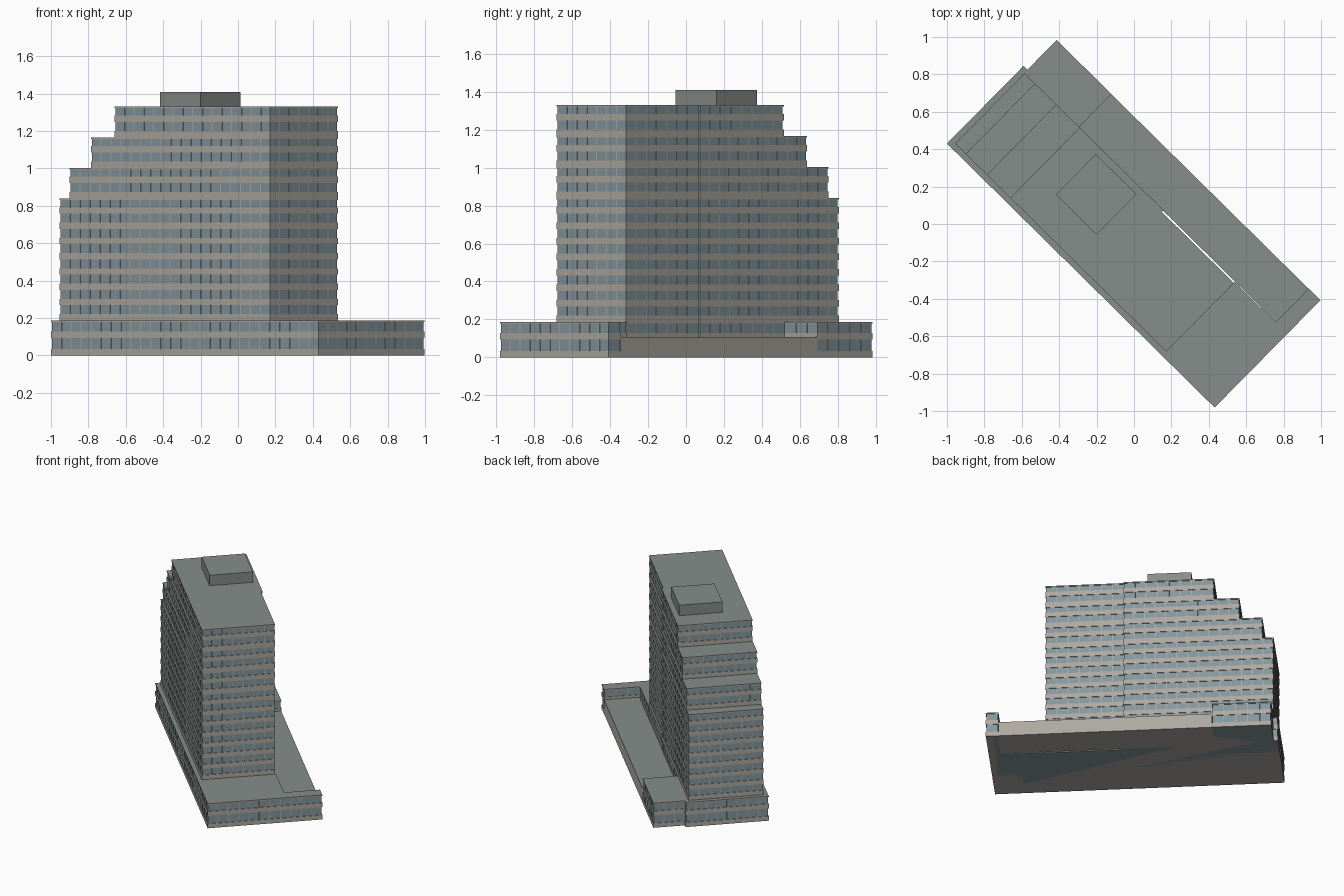
import bpy, bmesh, math
from mathutils import Vector

if "Cube" in bpy.data.objects:
    bpy.data.objects.remove(bpy.data.objects["Cube"])

ANGLE = math.radians(-44.6)   # the whole building is turned in plan
INSET = 0.004                 # depth of glass behind the spandrel bands


def material(name, rgb):
    m = bpy.data.materials.new(name)
    m.diffuse_color = (*rgb, 1)
    m.use_nodes = True
    m.node_tree.nodes["Principled BSDF"].inputs["Base Color"].default_value = m.diffuse_color
    return m


GLASS = material("glass", (0.23, 0.31, 0.34))
TAN = material("spandrel", (0.42, 0.40, 0.36))
ROOF = material("roof", (0.24, 0.27, 0.26))
MATS = [GLASS, TAN, ROOF]


def rect(u0, u1, v0, v1):
    return [(u0, v0), (u1, v0), (u1, v1), (u0, v1)]


def inset(points, d):
    """Move each corner of a counter-clockwise right-angled outline inward."""
    pts = [Vector(p) for p in points]
    result = []
    for i, p in enumerate(pts):
        a = (p - pts[i - 1]).normalized()
        b = (pts[(i + 1) % len(pts)] - p).normalized()
        result.append(p + d * Vector((-a.y - b.y, a.x + b.x)))
    return result


def prism(bm, points, z0, z1, side, top=None):
    low = [bm.verts.new((p[0], p[1], z0)) for p in points]
    high = [bm.verts.new((p[0], p[1], z1)) for p in points]
    bm.faces.new(low[::-1]).material_index = side
    bm.faces.new(high).material_index = side if top is None else top
    for i in range(len(low)):
        j = (i + 1) % len(low)
        bm.faces.new((low[i], low[j], high[j], high[i])).material_index = side


def finish(bm, name):
    mesh = bpy.data.meshes.new(name)
    bm.to_mesh(mesh)
    bm.free()
    for m in MATS:
        mesh.materials.append(m)
    ob = bpy.data.objects.new(name, mesh)
    ob.rotation_euler.z = ANGLE
    bpy.context.collection.objects.link(ob)


def plain(name, points, z0, z1, side, top):
    bm = bmesh.new()
    prism(bm, points, z0, z1, side, top)
    finish(bm, name)


def storeys(name, points, z0, z1, count, band=0.034, bay=0.075):
    bm = bmesh.new()
    # recessed glass body and roof slab
    prism(bm, inset(points, INSET), z0, z1 - 0.005, 0)
    prism(bm, points, z1 - 0.008, z1, 1, 2)
    # spandrel band at the foot of each floor
    step = (z1 - z0) / count
    for k in range(count):
        prism(bm, points, z0 + k * step, z0 + k * step + band, 1)
    # window mullions along every wall
    pts = [Vector(p) for p in points]
    for i, a in enumerate(pts):
        run = pts[(i + 1) % len(pts)] - a
        n = round(run.length / bay)
        t = run.normalized()
        inward = Vector((-t.y, t.x))
        for k in range(1, n):
            c = a + run * k / n
            o, b = c + inward * 0.002, c + inward * 0.006
            w = t * 0.003
            prism(bm, [o - w, o + w, b + w, b - w], z0, z1 - 0.006, 1)
    finish(bm, name)


# two-storey podium wrapping round the rear terrace
storeys("podium", [(-1.014, -0.396), (0.996, -0.396), (0.996, 0.41), (0.908, 0.41),
                   (0.908, 0.157), (0.602, 0.157), (0.602, 0.150), (0.06, 0.150),
                   (0.06, 0.163), (-0.573, 0.163), (-0.573, 0.41), (-0.985, 0.41),
                   (-0.985, 0.188), (-1.014, 0.188)], 0, 0.187, 2)

# low rear terrace with plain walls
plain("rear_terrace", rect(-0.573, 0.908, 0.160, 0.409), 0, 0.108, 1, 2)

# tower: stepped tiers, each with the slight recess on the rear wall
FLOOR = (1.33 - 0.187) / 14
z = 0.187
for i, (u_end, floors) in enumerate([(-0.982, 8), (-0.904, 2), (-0.745, 2), (-0.569, 2)]):
    outline = [(u_end, -0.365), (0.602, -0.365), (0.602, 0.150), (0.06, 0.150),
               (0.06, 0.163), (u_end, 0.163)]
    storeys(f"tower_tier_{i + 1}", outline, z, z + floors * FLOOR, floors)
    z += floors * FLOOR

# rooftop plant room
plain("plant_room", rect(-0.408, -0.103, -0.181, 0.123), 1.325, 1.41, 2, 2)
